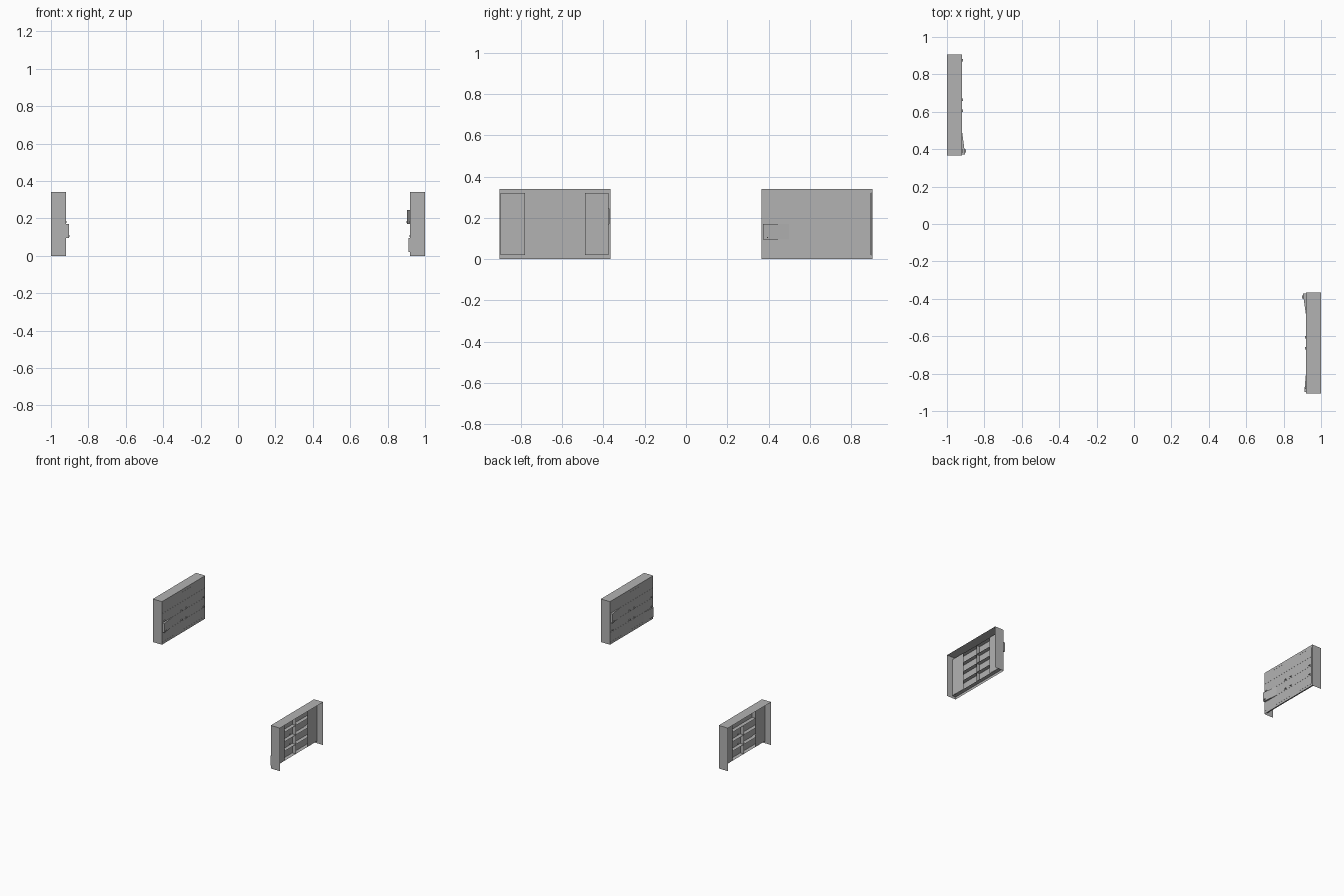
import bpy, bmesh
from math import pi
from mathutils import Matrix

if "Cube" in bpy.data.objects:
    bpy.data.objects.remove(bpy.data.objects["Cube"])

# One panel in its own frame: front boards at x = 0.92, open back at x = 1
X0, X1 = 0.92, 1.0
Y0, Y1 = -0.905, -0.365
H = 0.34
MID = -0.635
DEPTH = 0.03
ROWS = [0.02 + 0.075 * i for i in range(4)]
ROW_H = 0.0742

GREY = bpy.data.materials.new("dark_grey")
GREY.diffuse_color = (0.45, 0.45, 0.45, 1)
GREY.use_nodes = True
GREY.node_tree.nodes["Principled BSDF"].inputs["Base Color"].default_value = GREY.diffuse_color


def finish(bm, name, turned):
    if turned:
        bmesh.ops.transform(bm, matrix=Matrix.Rotation(pi, 4, 'Z'), verts=bm.verts)
    me = bpy.data.meshes.new(name)
    bm.to_mesh(me)
    bm.free()
    me.materials.append(GREY)
    ob = bpy.data.objects.new(name, me)
    bpy.context.collection.objects.link(ob)


def quad(bm, *pts):
    bm.faces.new([bm.verts.new(p) for p in pts])


def shell(turned):
    # thin top and end walls, open at back and bottom
    bm = bmesh.new()
    quad(bm, (X0, Y0, H), (X1, Y0, H), (X1, Y1, H), (X0, Y1, H))
    quad(bm, (X0, Y0, 0), (X1, Y0, 0), (X1, Y0, H), (X0, Y0, H))
    quad(bm, (X1, Y1, 0), (X0, Y1, 0), (X0, Y1, H), (X1, Y1, H))
    # front border around the boards
    ya, yb, za, zb = Y0 + 0.007, Y1 - 0.007, 0.0195, 0.3195
    for a, b, c, d in ((Y0, Y1, 0, za), (Y0, Y1, zb, H), (Y0, ya, za, zb), (yb, Y1, za, zb)):
        quad(bm, (X0, b, c), (X0, a, c), (X0, a, d), (X0, b, d))
    # lip behind the lower and upper border
    for z in (za, zb):
        quad(bm, (X0, Y0, z), (X0 + DEPTH, Y0, z), (X0 + DEPTH, Y1, z), (X0, Y1, z))
    finish(bm, "outer_shell", turned)


def board(name, ya, yb, z, turned, bend=None):
    # open-backed board; bend = (hinge y, end y, lift) pulls one end forward
    ys = sorted([ya, yb] + ([bend[0]] if bend else []))
    z1 = z + ROW_H
    bm = bmesh.new()
    cols = []
    for y in ys:
        dx = 0
        if bend:
            t = (y - bend[0]) / (bend[1] - bend[0])
            dx = -bend[2] * max(0, min(1, t))
        xf, xb = X0 + dx, X0 + DEPTH + dx
        cols.append([bm.verts.new(p) for p in ((xb, y, z), (xf, y, z), (xf, y, z1), (xb, y, z1))])
    for a, b in zip(cols, cols[1:]):
        for i in range(3):
            bm.faces.new((a[i], a[i + 1], b[i + 1], b[i]))
    bm.faces.new(cols[0][::-1])
    bm.faces.new(cols[-1])
    finish(bm, name, turned)


def nail(y, z, lift, turned):
    bm = bmesh.new()
    bmesh.ops.create_cube(bm, size=1, matrix=Matrix.Translation((X0 - lift - 0.002, y, z))
                          @ Matrix.Diagonal((0.01, 0.014, 0.006, 1)))
    finish(bm, "nail", turned)


def panel(turned, bends, top_seam):
    shell(turned)
    # four rows of boards
    for r, z in enumerate(ROWS):
        seam = top_seam if r == 3 else MID
        for ya, yb in ((Y0 + 0.0075, seam - 0.0004), (seam + 0.0004, Y1 - 0.0075)):
            bend = bends.get(r)
            if bend and not ya <= bend[0] <= yb:
                bend = None
            board("loose_board" if bend else "board", ya, yb, z, turned, bend)
    # flat uprights behind the board ends
    for ya, yb in ((-0.90, -0.78), (-0.49, -0.375)):
        bm = bmesh.new()
        x = X0 + DEPTH + 0.001
        quad(bm, (x, ya, 0.02), (x, yb, 0.02), (x, yb, 0.32), (x, ya, 0.32))
        finish(bm, "rear_upright", turned)
    # nails in the middle rows
    for r, z in ((1, 0.105), (2, 0.18)):
        for y in (-0.875, -0.665, -0.605, -0.39):
            b = bends.get(r)
            lift = 0
            if b:
                lift = b[2] * max(0, min(1, (y - b[0]) / (b[1] - b[0])))
            nail(y, z, lift, turned)


panel(False, {2: (-0.49, Y1, 0.018), 0: (-0.79, Y0, 0.01)}, MID)
panel(True, {1: (-0.50, Y1, 0.018)}, -0.49)
